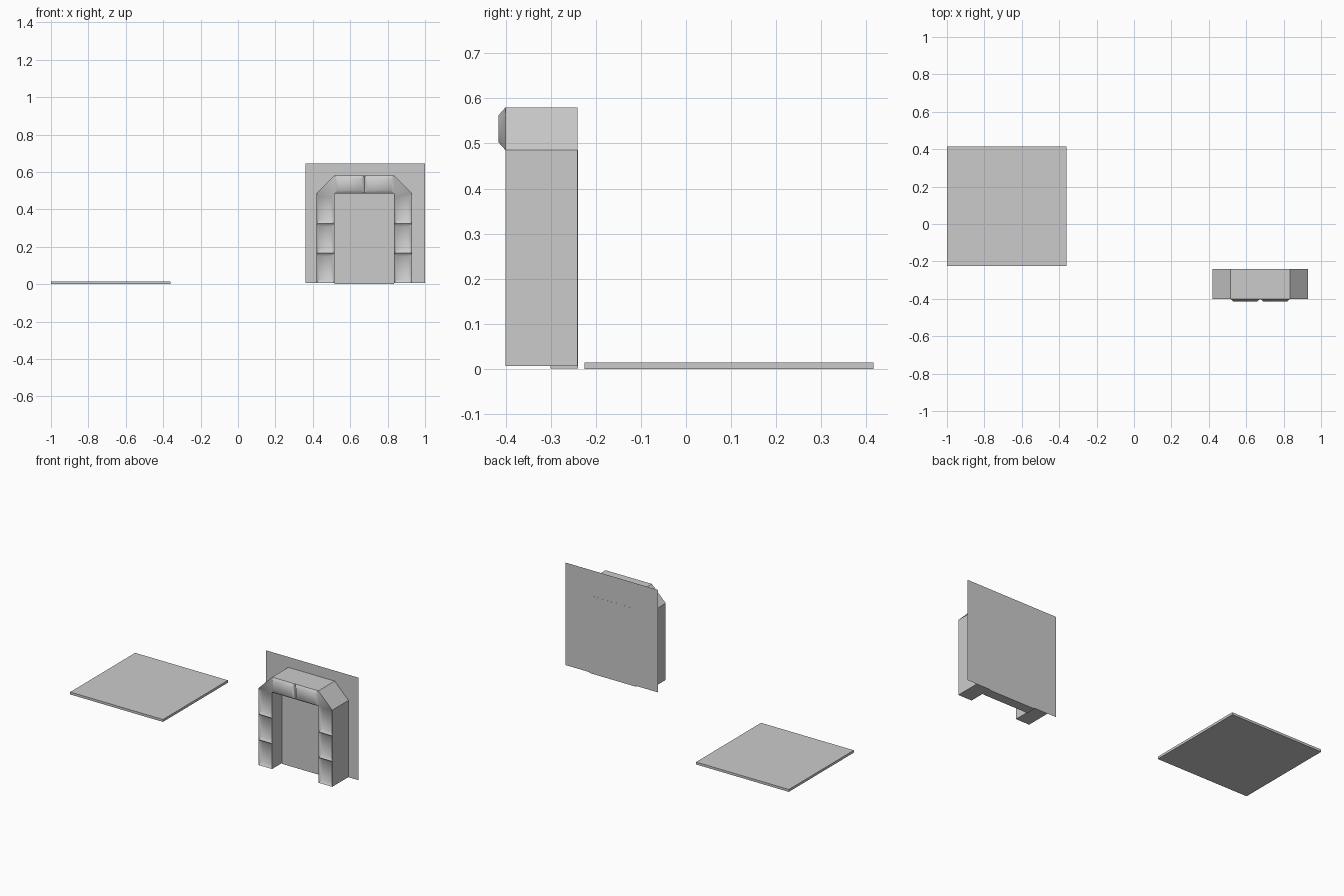
import bpy, bmesh
from mathutils import Vector

if "Cube" in bpy.data.objects:
    bpy.data.objects.remove(bpy.data.objects["Cube"])


def finish(bm, name):
    mesh = bpy.data.meshes.new(name)
    bm.to_mesh(mesh)
    bm.free()
    ob = bpy.data.objects.new(name, mesh)
    bpy.context.collection.objects.link(ob)
    return ob


def box(name, lo, hi):
    bm = bmesh.new()
    bmesh.ops.create_cube(bm, size=1)
    lo, hi = Vector(lo), Vector(hi)
    for v in bm.verts:
        v.co = (lo + hi) / 2 + v.co * (hi - lo)
    return finish(bm, name)


# Floor tile
box("floor_tile", (-1, -0.225, 0), (-0.36, 0.415, 0.015))

# Single-sided wall panel
bm = bmesh.new()
bm.faces.new([bm.verts.new((x, -0.24, z)) for x, z in
              ((0.36, 0.006), (1, 0.006), (1, 0.645), (0.36, 0.645))])
finish(bm, "wall_panel")

# Door panel set back inside the arch
box("door_panel", (0.515, -0.3, 0.001), (0.835, -0.2395, 0.485))

# Stone arch: front cells extruded forward from the wall
X0, X1, XM, X2, X3 = 0.42, 0.515, 0.675, 0.835, 0.93
Z = [0.007, 0.166, 0.325, 0.485]
TOP = 0.58


def rect(x0, x1, z0, z1):
    return [(x0, z0), (x1, z0), (x1, z1), (x0, z1)]


pillar = [rect(a, b, Z[i], Z[i + 1]) for a, b in ((X0, X1), (X2, X3)) for i in range(3)]
lintel = [rect(X1, XM, Z[3], TOP), rect(XM, X2, Z[3], TOP)]
corner = [[(X0, Z[3]), (X1, Z[3]), (X1, TOP)], [(X2, Z[3]), (X3, Z[3]), (X2, TOP)]]

bm = bmesh.new()
for cell in pillar + lintel + corner:
    bm.faces.new([bm.verts.new((x, -0.24, z)) for x, z in cell])
bmesh.ops.remove_doubles(bm, verts=bm.verts, dist=1e-4)
res = bmesh.ops.extrude_face_region(bm, geom=bm.faces[:])
front_verts = [g for g in res["geom"] if isinstance(g, bmesh.types.BMVert)]
bmesh.ops.translate(bm, verts=front_verts, vec=(0, -0.16, 0))
bm.normal_update()

# Raised lintel blocks, sunken pillar blocks
front = [f for f in bm.faces if all(v.co.y < -0.39 for v in f.verts) and len(f.verts) == 4]
raised = [f for f in front if f.calc_center_median().z > Z[3]]
sunken = [f for f in front if f.calc_center_median().z < Z[3]]
for faces, side in ((raised, -1), (sunken, 1)):
    bmesh.ops.inset_individual(bm, faces=faces, thickness=0.024, depth=0)
    for v in {v for f in faces for v in f.verts}:
        v.co.y = -0.4 + side * 0.015
arch = finish(bm, "stone_arch")

bpy.context.view_layer.objects.active = arch
arch.select_set(True)
bpy.ops.object.shade_smooth_by_angle(angle=0.75)
